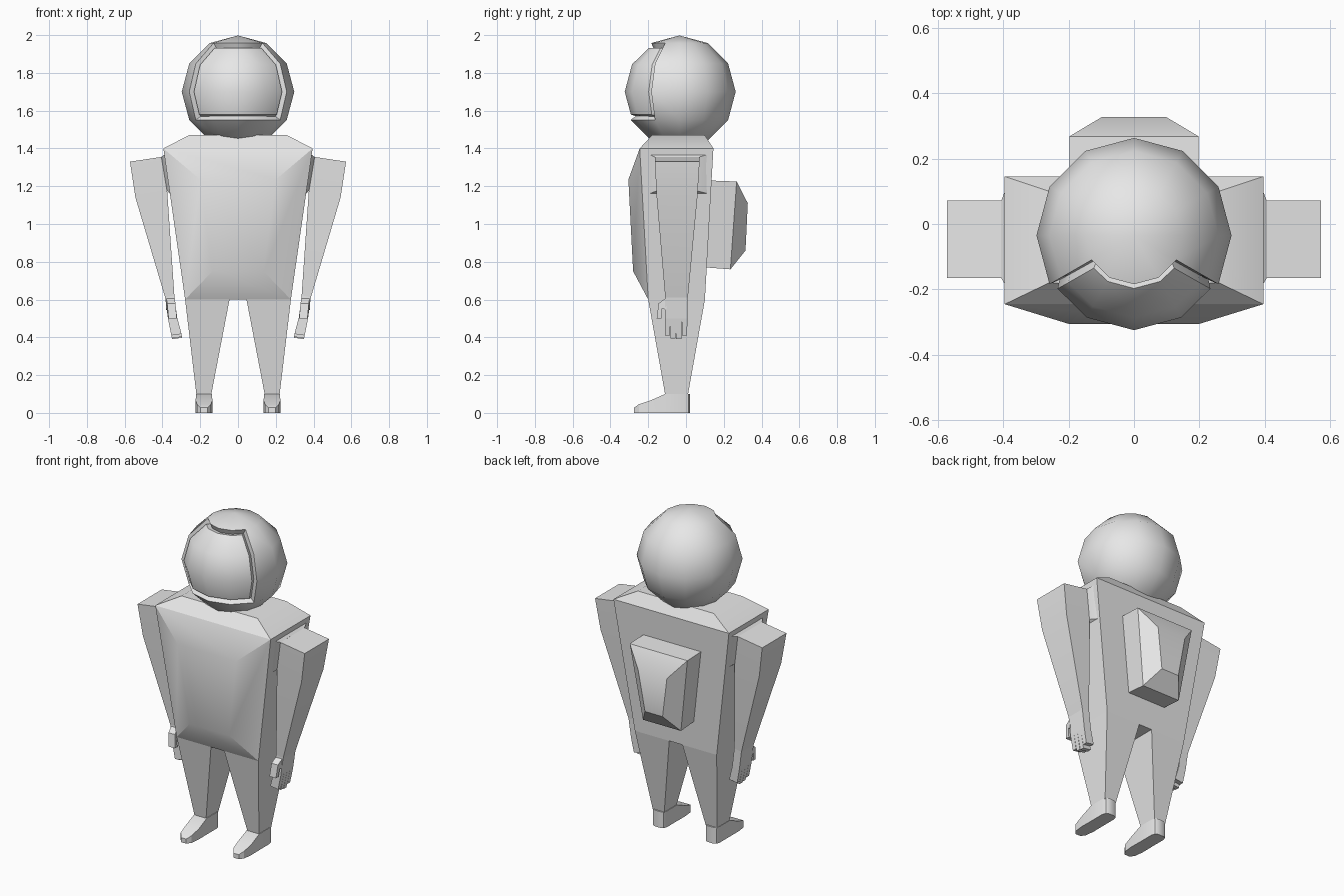
import bpy, bmesh, math
from mathutils import Vector

if "Cube" in bpy.data.objects:
    bpy.data.objects.remove(bpy.data.objects["Cube"])

grey = bpy.data.materials.new("light_grey")
grey.diffuse_color = (0.8, 0.8, 0.8, 1)
grey.use_nodes = True
grey.node_tree.nodes["Principled BSDF"].inputs["Base Color"].default_value = grey.diffuse_color


def finish(name, bm, angle=30):
    bmesh.ops.recalc_face_normals(bm, faces=bm.faces[:])
    me = bpy.data.meshes.new(name)
    bm.to_mesh(me)
    bm.free()
    me.materials.append(grey)
    ob = bpy.data.objects.new(name, me)
    bpy.context.collection.objects.link(ob)
    bpy.ops.object.select_all(action='DESELECT')
    ob.select_set(True)
    bpy.context.view_layer.objects.active = ob
    bpy.ops.object.shade_smooth_by_angle(angle=math.radians(angle))
    return ob


def loft(name, rings, start=True, end=True, s=1):
    """Skin a list of equal-length rings; s = -1 mirrors across x."""
    bm = bmesh.new()
    vs = [[bm.verts.new((x * s, y, z)) for x, y, z in r] for r in rings]
    n = len(vs[0])
    for a, b in zip(vs, vs[1:]):
        for i in range(n):
            j = (i + 1) % n
            bm.faces.new((a[i], a[j], b[j], b[i]))
    if start:
        bm.faces.new(vs[0])
    if end:
        bm.faces.new(vs[-1])
    return finish(name, bm)


def flat(x0, x1, y0, y1, z0, z1=None):
    """Rectangle ring around z; z0 and z1 are heights at x0 and x1."""
    z1 = z0 if z1 is None else z1
    return [(x0, y0, z0), (x1, y0, z1), (x1, y1, z1), (x0, y1, z0)]


def facing(wt, yt, zt, wb, yb, zb):
    """Trapezoid ring facing along y: half width, y, z of top and bottom."""
    return [(-wt, yt, zt), (wt, yt, zt), (wb, yb, zb), (-wb, yb, zb)]


# Torso with sloped shoulders, and raised chest
loft("torso", [flat(-.28, .28, -.2, .1, .6), flat(-.395, .395, -.245, .145, 1.40),
               flat(-.26, .26, -.18, .10, 1.47)])
loft("chest", [facing(.395, -.245, 1.40, .28, -.2, .6),
               facing(.2, -.305, 1.235, .135, -.28, .75)], start=False)

# Backpack
loft("backpack", [facing(.197, .13, 1.23, .13, .105, .77),
                  facing(.197, .268, 1.225, .13, .235, .76),
                  facing(.098, .327, 1.11, .06, .315, .86)])

# Helmet: coarse sphere with a grooved visor opening at the front
C = Vector((0, -.035, 1.70))
bm = bmesh.new()
bmesh.ops.create_uvsphere(bm, u_segments=12, v_segments=6, radius=.298)
bmesh.ops.translate(bm, verts=bm.verts[:], vec=C)
visor = []
for f in bm.faces:
    d = f.calc_center_median() - C
    lat = math.degrees(math.asin(d.z / d.length))
    if abs(math.atan2(d.x, -d.y)) < math.radians(60) and -30 < lat < 58:
        visor.append(f)
bmesh.ops.recalc_face_normals(bm, faces=bm.faces[:])
for thick, depth in ((.012, -.03), (.015, .022)):
    bmesh.ops.inset_region(bm, faces=visor, thickness=thick, depth=depth,
                           use_even_offset=True)
finish("helmet", bm, 36)

for s, side in ((1, "right"), (-1, "left")):
    # Leg
    loft(side + "_leg", [flat(.045, .28, -.2, .1, .6),
                         flat(.142, .22, -.11, .01, .095)], s=s)

    # Shoe, skinned from heel to toe
    shoe = [(.02, .02, .1), (.036, .012, .1), (.043, -.01, .1), (.043, -.11, .1),
            (.044, -.19, .065), (.037, -.25, .045), (.018, -.275, .028)]
    loft(side + "_shoe", [[(.18 - w, y, 0), (.18 + w, y, 0), (.18 + w, y, z), (.18 - w, y, z)]
                          for w, y, z in shoe], s=s)

    # Shoulder joint between torso and arm
    loft(side + "_shoulder", [
        [(.385, -.2, 1.37), (.385, .125, 1.37), (.358, .12, 1.16), (.358, -.195, 1.16)],
        [(.406, -.165, 1.355), (.406, .07, 1.355), (.376, .06, 1.175), (.376, -.155, 1.175)]], s=s)

    # Arm
    loft(side + "_arm", [flat(.405, .572, -.165, .072, 1.355, 1.33),
                         flat(.375, .543, -.155, .06, 1.175, 1.14),
                         flat(.337, .386, -.11, .01, .622, .612)], s=s)

    # Palm
    loft(side + "_palm", [flat(.337, .386, -.11, .01, .622, .612),
                          flat(.322, .371, -.112, .008, .505, .50)], s=s)

    # Four fingers
    for i, tip in enumerate((.41, .395, .39, .41)):
        y = -.112 + .03 * i
        k = (.505 - tip) * .2
        loft(f"{side}_finger_{i + 1}", [
            flat(.322, .371, y, y + .03, .505, .50),
            flat(.318 - k, .372 - k, y, y + .027, tip + .008, tip)], s=s)

    # Thumb, bent down in front of the palm
    thumb = [(-.10, .612, -.105, .545, .336), (-.145, .58, -.126, .553, .331),
             (-.155, .50, -.13, .50, .324)]
    loft(side + "_thumb", [[(x, ya, za), (x + .044, ya, za), (x + .044, yb, zb), (x, yb, zb)]
                           for ya, za, yb, zb, x in thumb], s=s)
